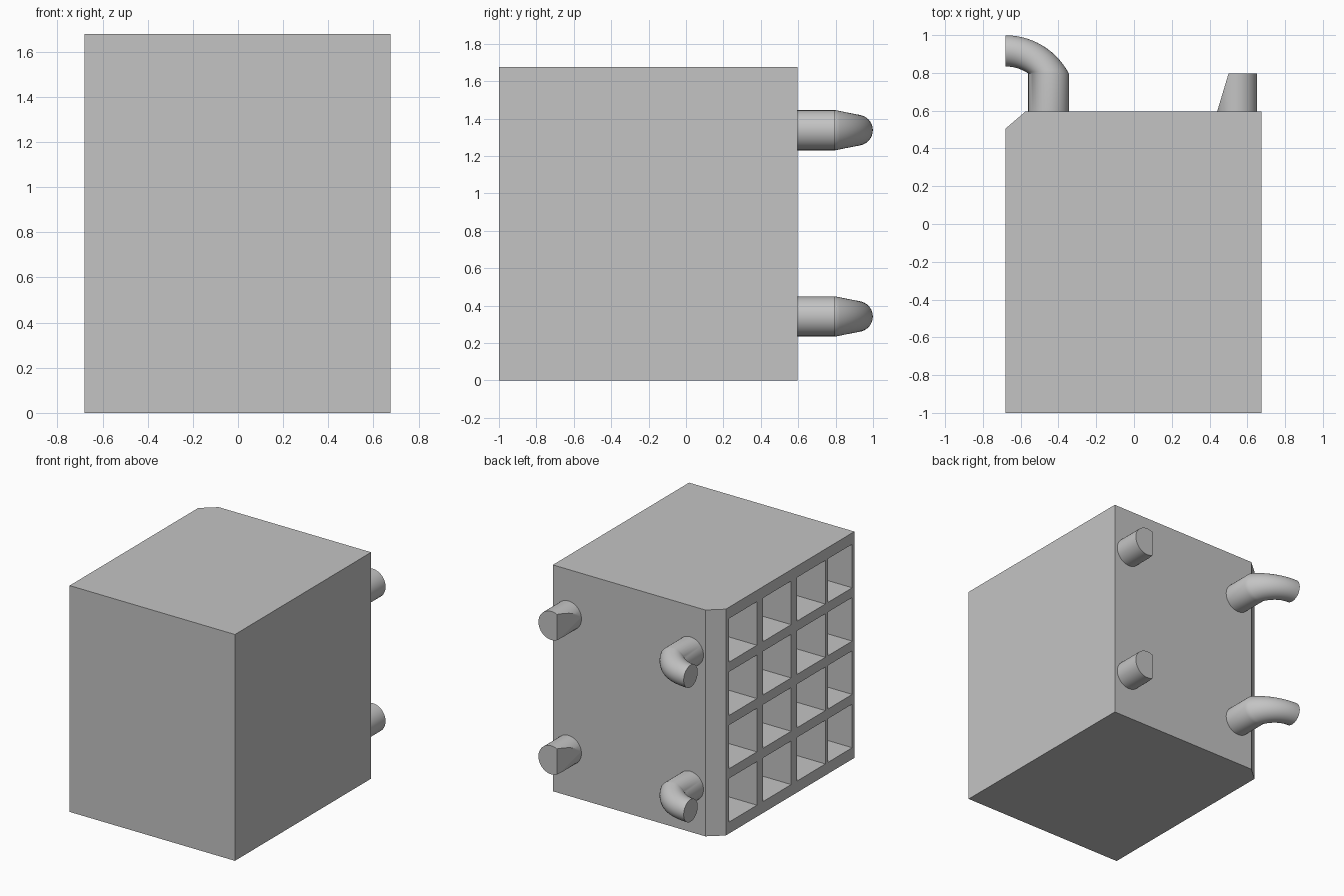
import bpy, bmesh
from math import radians, sin, cos, pi
from mathutils import Vector

cube = bpy.data.objects.get("Cube")
if cube:
    bpy.data.objects.remove(cube, do_unlink=True)

grey = bpy.data.materials.new("plain_grey")
grey.use_nodes = True
grey.diffuse_color = (0.55, 0.55, 0.55, 1)
grey.node_tree.nodes["Principled BSDF"].inputs["Base Color"].default_value = grey.diffuse_color


def make_object(name, bm, smooth=False):
    bmesh.ops.recalc_face_normals(bm, faces=bm.faces)
    mesh = bpy.data.meshes.new(name)
    bm.to_mesh(mesh)
    bm.free()
    mesh.materials.append(grey)
    obj = bpy.data.objects.new(name, mesh)
    bpy.context.collection.objects.link(obj)
    bpy.ops.object.select_all(action='DESELECT')
    obj.select_set(True)
    bpy.context.view_layer.objects.active = obj
    if smooth:
        bpy.ops.object.shade_smooth_by_angle(angle=radians(35))
    return obj


def add_box(bm, lo, hi):
    corners = [bm.verts.new((x, y, z)) for x in (lo[0], hi[0])
               for y in (lo[1], hi[1]) for z in (lo[2], hi[2])]
    bmesh.ops.convex_hull(bm, input=corners)


def loft(rings):
    """Skin a list of point rings and cap both ends."""
    bm = bmesh.new()
    loops = [[bm.verts.new(p) for p in ring] for ring in rings]
    for a, b in zip(loops, loops[1:]):
        for i in range(len(a)):
            j = (i + 1) % len(a)
            bm.faces.new((a[i], a[j], b[j], b[i]))
    bm.faces.new(loops[0])
    bm.faces.new(loops[-1])
    return bm


def ring(inner, outer, z, sides=40):
    """Circle whose diameter runs from inner to outer in plan."""
    centre = (inner + outer) / 2
    half = (outer - inner) / 2
    up = Vector((0, 0, half.length))
    mid = Vector((centre.x, centre.y, z))
    return [mid + half * cos(2 * pi * i / sides) + up * sin(2 * pi * i / sides)
            for i in range(sides)]


# Holder block with one chamfered upright edge
LEFT, RIGHT, FRONT, BACK, TOP = -0.68, 0.675, -1.0, 0.595, 1.677
plan = [(LEFT, FRONT), (RIGHT, FRONT), (RIGHT, BACK), (-0.575, BACK), (LEFT, 0.505)]
block = make_object("holder_block", loft([[Vector((x, y, z)) for x, y in plan]
                                          for z in (0, TOP)]))

# Four by four deep square pockets, open on one side
cut = bmesh.new()
columns = [(0.14, 0.47), (-0.26, 0.07), (-0.66, -0.33), (-0.975, -0.69)]
for y0, y1 in columns:
    for row in range(4):
        z0 = 0.085 + 0.395 * row
        add_box(cut, (LEFT - 0.1, y0, z0), (RIGHT - 0.073, y1, z0 + 0.323))
cutter = make_object("pocket_cutter", cut)
cutter.hide_render = True
boolean = block.modifiers.new("pockets", 'BOOLEAN')
boolean.operation = 'DIFFERENCE'
boolean.solver = 'EXACT'
boolean.object = cutter
bpy.context.view_layer.objects.active = block
bpy.ops.object.modifier_apply(modifier=boolean.name)
bpy.data.objects.remove(cutter, do_unlink=True)

# Two hooks and two straight pegs on the back
PEG_END = 0.797
pivot = Vector((LEFT, 0.62, 0))
starts = [Vector((-0.56, PEG_END, 0)), Vector((-0.345, PEG_END, 0))]
for level, z in (("lower", 0.342), ("upper", 1.338)):
    # Hook: straight stem, then a tapering bend
    rings = [ring(*[Vector((p.x, BACK - 0.01, 0)) for p in starts], z)]
    steps = 14
    for s in range(steps + 1):
        ends = []
        for p in starts:
            arm = p - pivot
            angle = Vector((0, 1)).angle(arm.xy) * (1 - s / steps)
            ends.append(pivot + Vector((sin(angle), cos(angle), 0)) * arm.length)
        rings.append(ring(*ends, z))
    make_object(level + "_hook", loft(rings), True)

    # Straight peg with a slanted flat
    bm = loft([ring(Vector((0.44, y, 0)), Vector((0.652, y, 0)), z)
               for y in (BACK - 0.01, PEG_END)])
    cut_edges = bmesh.ops.bisect_plane(
        bm, geom=bm.verts[:] + bm.edges[:] + bm.faces[:],
        plane_co=(0.44, BACK, z), plane_no=(-0.2, 0.06, 0), clear_outer=True)["geom_cut"]
    bmesh.ops.contextual_create(
        bm, geom=[e for e in cut_edges if isinstance(e, bmesh.types.BMEdge)])
    make_object(level + "_peg", bm, True)
